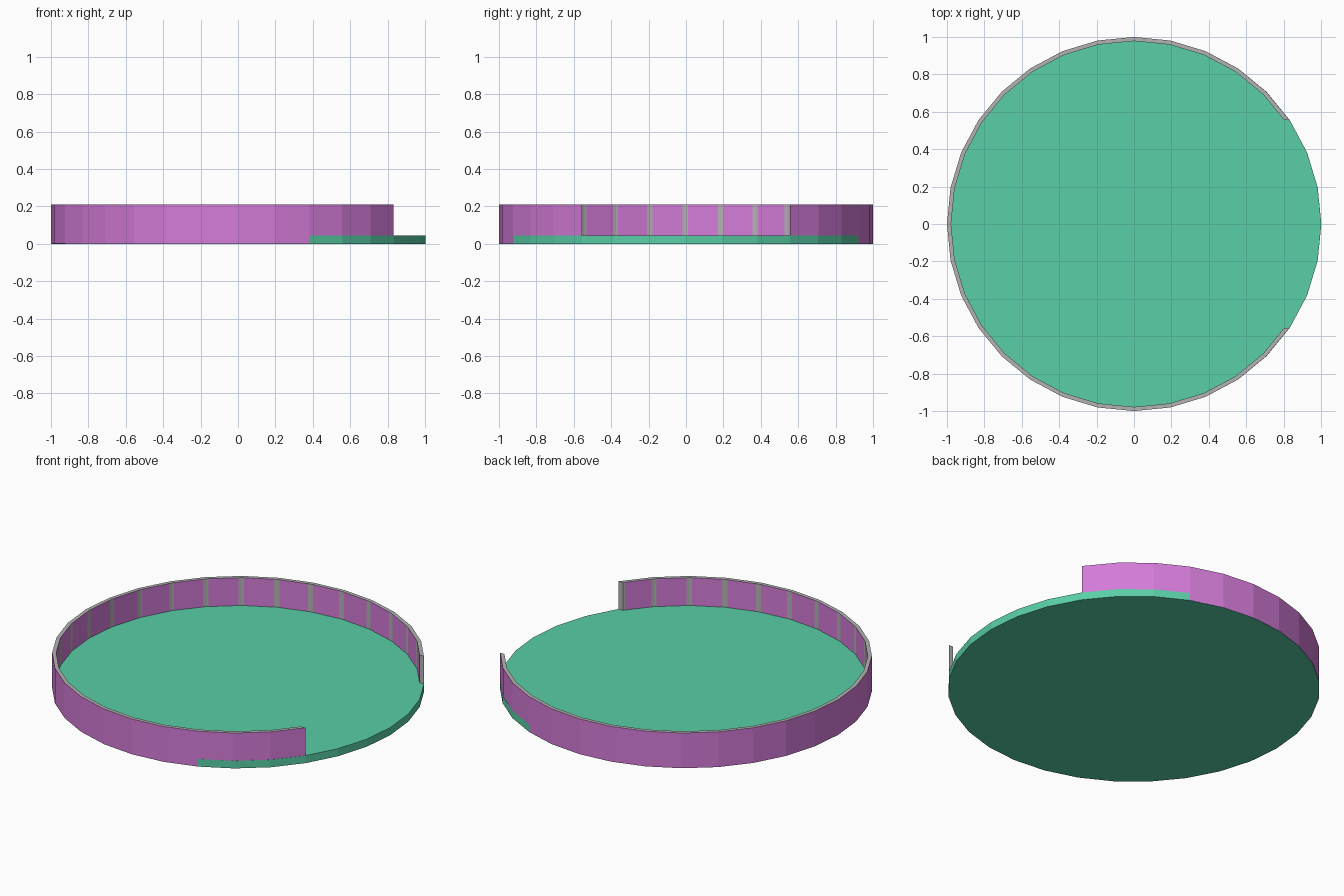
import bpy, bmesh, math
from mathutils import Vector

if "Cube" in bpy.data.objects:
    bpy.data.objects.remove(bpy.data.objects["Cube"])

SIDES = 32
R_OUT, R_IN = 1.0, 0.978
FLOOR, RIM = 0.045, 0.21
FIRST, LAST = 3, 29          # wall runs between these corners, open towards +x


def material(name, color):
    m = bpy.data.materials.new(name)
    m.diffuse_color = (*color, 1)
    m.use_nodes = True
    m.node_tree.nodes["Principled BSDF"].inputs["Base Color"].default_value = m.diffuse_color
    return m


green = material("green", (0.10, 0.62, 0.38))
violet = material("violet", (0.66, 0.20, 0.69))
grey = material("grey", (0.45, 0.45, 0.45))


def corner(r, i):
    a = math.tau * i / SIDES
    return Vector((r * math.cos(a), r * math.sin(a), 0))


def finish(name, bm, mats):
    bmesh.ops.remove_doubles(bm, verts=bm.verts, dist=1e-5)
    bmesh.ops.recalc_face_normals(bm, faces=bm.faces)
    me = bpy.data.meshes.new(name)
    bm.to_mesh(me)
    bm.free()
    for m in mats:
        me.materials.append(m)
    ob = bpy.data.objects.new(name, me)
    bpy.context.collection.objects.link(ob)
    return ob


# Round base plate, nudged to +x so its edge shows near the opening
bm = bmesh.new()
ring = [bm.verts.new(corner(0.999, i)) for i in range(SIDES)]
bottom = bm.faces.new(ring)
ext = bmesh.ops.extrude_face_region(bm, geom=[bottom], use_keep_orig=True)
for v in ext["geom"]:
    if isinstance(v, bmesh.types.BMVert):
        v.co.z = FLOOR
base = finish("base_plate", bm, [green])
base.location.x = 0.0025

# Rim wall: violet panels, grey top, ends and inner corner strips
outer = [corner(R_OUT, i) for i in range(FIRST, LAST + 1)]
inner = [corner(R_IN, i) for i in range(FIRST, LAST + 1)]
cut = outer[0].y             # ends are cut parallel to x
t = (cut - inner[0].y) / (inner[1].y - inner[0].y)
inner[0] = inner[0].lerp(inner[1], t)
inner[-1] = inner[-1].lerp(inner[-2], t)

bm = bmesh.new()
VIOLET, GREY = 0, 1


def at(p, z):
    return bm.verts.new((p.x, p.y, z))


def upright(p, q, mat):
    f = bm.faces.new([at(p, 0.001), at(q, 0.001), at(q, RIM), at(p, RIM)])
    f.material_index = mat


for k in range(len(outer) - 1):
    a, b = inner[k], inner[k + 1]
    pts = [a, a.lerp(b, 0.10), a.lerp(b, 0.94), b]
    upright(outer[k], outer[k + 1], VIOLET)
    for p, q, mat in zip(pts, pts[1:], (GREY, VIOLET, GREY)):
        upright(p, q, mat)
    for z in (0.001, RIM):
        f = bm.faces.new([at(p, z) for p in [outer[k], outer[k + 1]] + pts[::-1]])
        f.material_index = GREY
for e in (0, -1):
    upright(outer[e], inner[e], GREY)
finish("rim_wall", bm, [violet, grey])
